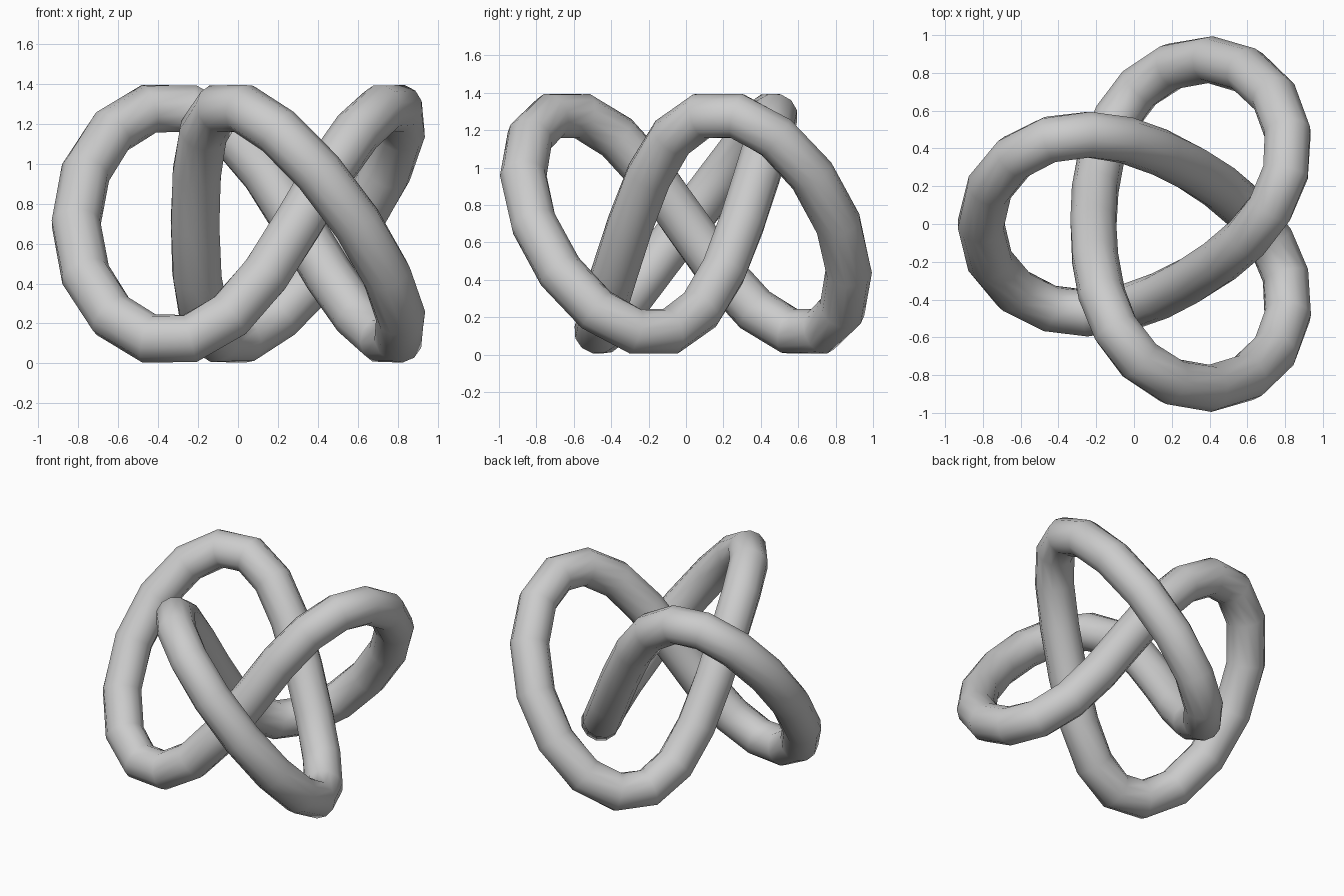
import bpy
from math import sin, cos, tau

if "Cube" in bpy.data.objects:
    bpy.data.objects.remove(bpy.data.objects["Cube"])

RINGS = 42                      # rings along the closed tube
A, B, D = 0.236, 0.641, 0.062   # trefoil harmonics in plan
X0, Z0, RISE, RADIUS = 0.128, 0.70, 0.59, 0.125

# Three-lobed knot centre line
curve = bpy.data.curves.new("knot_tube", 'CURVE')
curve.dimensions = '3D'
path = curve.splines.new('POLY')
path.points.add(RINGS - 1)
path.use_cyclic_u = True
path.use_smooth = True
for i, p in enumerate(path.points):
    s = tau * i / RINGS
    p.co = (X0 - A * cos(s) - B * cos(2 * s) - D * cos(5 * s),
            -A * sin(s) + B * sin(2 * s) + D * sin(5 * s),
            Z0 + RISE * sin(3 * s), 1)

# Round tube section
curve.bevel_depth = RADIUS
curve.bevel_resolution = 4
knot = bpy.data.objects.new("knot_tube", curve)
bpy.context.collection.objects.link(knot)

# Turn into a smooth mesh
bpy.context.view_layer.objects.active = knot
knot.select_set(True)
bpy.ops.object.convert(target='MESH')
bpy.ops.object.shade_smooth()
